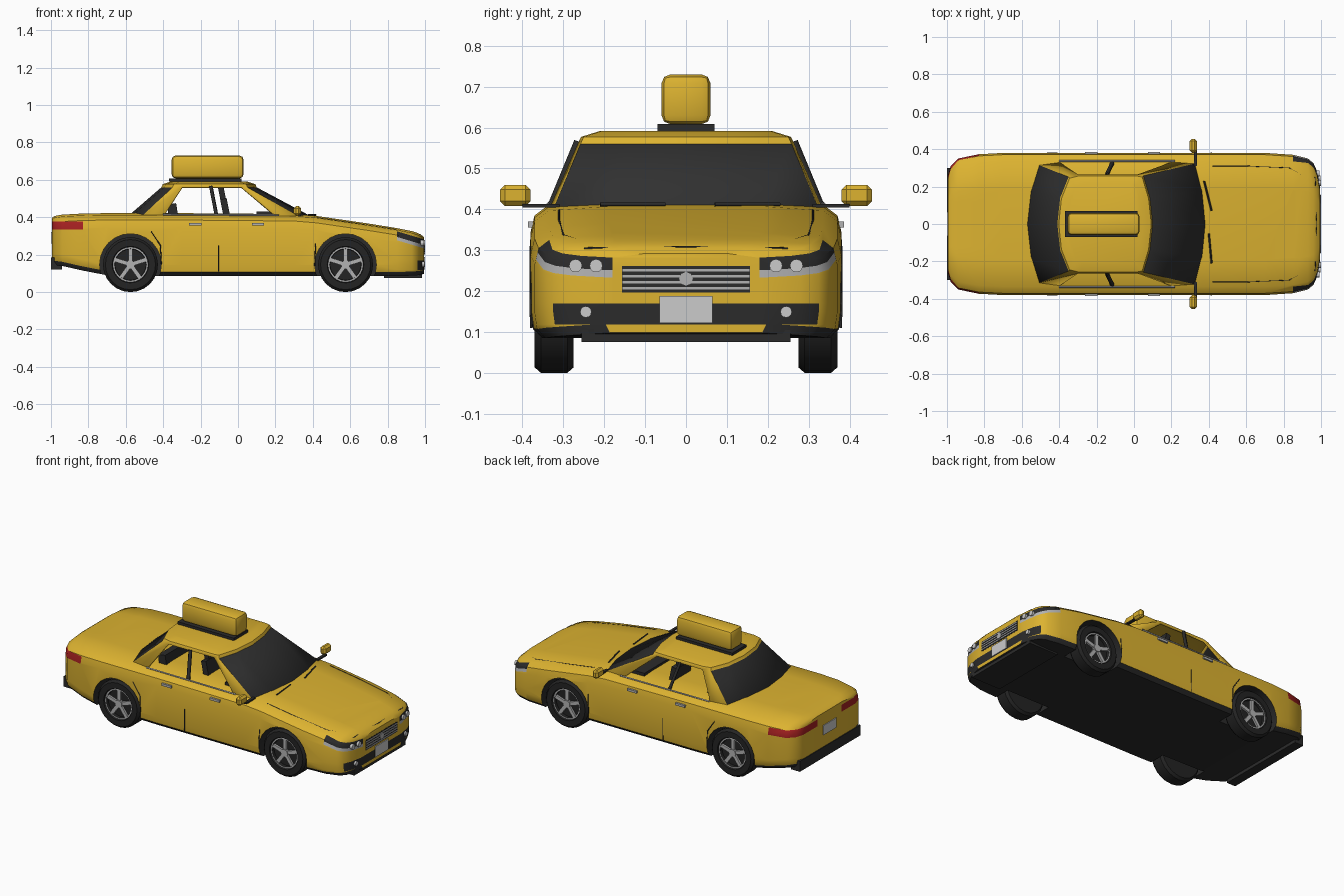
import bpy, bmesh, math
from mathutils import Vector, Matrix

if "Cube" in bpy.data.objects:
    bpy.data.objects.remove(bpy.data.objects["Cube"])


def material(name, r, g, b):
    m = bpy.data.materials.new(name)
    m.use_nodes = True
    m.diffuse_color = (r, g, b, 1)
    m.node_tree.nodes["Principled BSDF"].inputs["Base Color"].default_value = (r, g, b, 1)
    return m


YELLOW = material("yellow paint", .72, .45, .03)
BLACK = material("black trim", .024, .024, .024)
GLASS = material("dark glass", .03, .03, .03)
SILVER = material("silver", .45, .45, .45)
RED = material("red lamp", .38, .015, .015)
WHITE = material("plate white", .6, .6, .6)
RUBBER = material("rubber", .017, .017, .017)


def finish(name, bm, mats, smooth=None):
    bmesh.ops.recalc_face_normals(bm, faces=bm.faces)
    me = bpy.data.meshes.new(name)
    bm.to_mesh(me)
    bm.free()
    for m in mats:
        me.materials.append(m)
    ob = bpy.data.objects.new(name, me)
    bpy.context.collection.objects.link(ob)
    bpy.ops.object.select_all(action='DESELECT')
    ob.select_set(True)
    bpy.context.view_layer.objects.active = ob
    if smooth:
        bpy.ops.object.shade_smooth_by_angle(angle=math.radians(smooth))
    return ob


def box(name, lo, hi, mat, bevel=0, segments=1, tilt=0):
    lo, hi = Vector(lo), Vector(hi)
    bm = bmesh.new()
    bmesh.ops.create_cube(bm, size=1)
    bmesh.ops.scale(bm, verts=bm.verts, vec=hi - lo)
    if bevel:
        bmesh.ops.bevel(bm, geom=bm.edges[:], offset=bevel, segments=segments,
                        affect='EDGES', profile=.5)
    bmesh.ops.rotate(bm, verts=bm.verts, matrix=Matrix.Rotation(tilt, 3, 'Y'))
    bmesh.ops.translate(bm, verts=bm.verts, vec=(lo + hi) / 2)
    return finish(name, bm, [mat], 35 if bevel else None)


def disc(name, centre, radius, depth, mat, axis='X', sides=12):
    bm = bmesh.new()
    bmesh.ops.create_cone(bm, cap_ends=True, segments=sides, radius1=radius,
                          radius2=radius, depth=depth)
    turn = Matrix.Rotation(math.pi / 2, 3, 'Y' if axis == 'X' else 'X')
    bmesh.ops.rotate(bm, verts=bm.verts, matrix=turn)
    bmesh.ops.translate(bm, verts=bm.verts, vec=centre)
    return finish(name, bm, [mat])


def line(name, points, radius, mat):
    cu = bpy.data.curves.new(name, 'CURVE')
    cu.dimensions = '3D'
    cu.bevel_depth, cu.bevel_resolution = radius, 0
    sp = cu.splines.new('POLY')
    sp.points.add(len(points) - 1)
    for p, co in zip(sp.points, points):
        p.co = (*co, 1)
    cu.materials.append(mat)
    ob = bpy.data.objects.new(name, cu)
    bpy.context.collection.objects.link(ob)
    bpy.ops.object.select_all(action='DESELECT')
    ob.select_set(True)
    bpy.context.view_layer.objects.active = ob
    bpy.ops.object.convert(target='MESH')


# Body stations along the car: x, half width, underside height, deck height
STATIONS = [(-.995, .26, .15, .395), (-.98, .31, .145, .405), (-.94, .35, .14, .412),
            (-.83, .373, .115, .418), (-.7, .38, .09, .42), (-.3, .38, .085, .42),
            (.3, .38, .085, .415), (.42, .38, .085, .405), (.7, .38, .085, .364),
            (.85, .37, .085, .34), (.93, .35, .088, .324), (.96, .325, .09, .314),
            (.98, .28, .093, .304), (.995, .2, .098, .29)]


def deck(x):
    for a, b in zip(STATIONS, STATIONS[1:]):
        if x <= b[0]:
            return a[3] + (b[3] - a[3]) * (x - a[0]) / (b[0] - a[0])
    return STATIONS[-1][3]


bm = bmesh.new()
rings = []
for x, w, zb, zt in STATIONS:
    half = [(.93 * w, zb), (.985 * w, zb + .022), (w, zb + .06), (w, zt - .075),
            (.975 * w, zt - .035), (.88 * w, zt - .008), (.5 * w, zt + .002)]
    ring = half + [(-y, z) for y, z in reversed(half)]
    rings.append([bm.verts.new((x, y, z)) for y, z in ring])
n = len(rings[0])
for a, b in zip(rings, rings[1:]):
    for k in range(n):
        f = bm.faces.new((a[k], a[(k + 1) % n], b[(k + 1) % n], b[k]))
        f.material_index = 1 if k in (0, n - 2, n - 1) else 0
bm.faces.new(rings[0])
bm.faces.new(rings[-1])
BODY_MATS = [YELLOW, BLACK, SILVER, RED]
body = finish("body", bm, BODY_MATS)

# Wheel arches
for wx in (-.575, .575):
    for side in (-1, 1):
        cutter = disc("arch_cutter", (wx, side * .38, .147), .165, .26, YELLOW, 'Y', 24)
        cutter.data.materials.clear()
        for m in BODY_MATS:
            cutter.data.materials.append(m)
        for p in cutter.data.polygons:
            p.material_index = 1
        mod = body.modifiers.new("arch", 'BOOLEAN')
        mod.operation, mod.object, mod.solver = 'DIFFERENCE', cutter, 'EXACT'
        bpy.context.view_layer.objects.active = body
        bpy.ops.object.modifier_apply(modifier=mod.name)
        bpy.data.objects.remove(cutter)

# Lamp bands and bumper opening cut into the body skin
bm = bmesh.new()
bm.from_mesh(body.data)
SLOPE = .3


def cut(zone, co, no):
    faces = [f for f in bm.faces if zone(f.calc_center_median().x)]
    geom = {e for f in faces for e in (*f.verts, *f.edges, f)}
    bmesh.ops.bisect_plane(bm, geom=list(geom), plane_co=co, plane_no=no)


def nose(x): return x > .85
def tail(x): return x < -.83


for z in (.232, .25, .28):
    cut(nose, (1, 0, z), (SLOPE, 0, 1))
for z in (.118, .17):
    cut(nose, (1, 0, z), (0, 0, 1))
for z in (.335, .378):
    cut(tail, (0, 0, z), (0, 0, 1))
for side in (-1, 1):
    cut(nose, (0, side * .18, 0), (0, 1, 0))
    cut(tail, (0, side * .12, 0), (0, 1, 0))
for f in bm.faces:
    c = f.calc_center_median()
    if nose(c.x) and f.normal.z > -.5:
        level = c.z - SLOPE * (1 - c.x)
        if abs(c.y) > .18 and .232 < level < .28:
            f.material_index = 2 if level < .25 else 1
        elif c.x > .96 and .118 < c.z < .17:
            f.material_index = 1
    elif tail(c.x) and abs(c.y) > .12 and .335 < c.z < .378:
        f.material_index = 3
bm.to_mesh(body.data)
bm.free()
bpy.ops.object.select_all(action='DESELECT')
body.select_set(True)
bpy.context.view_layer.objects.active = body
bpy.ops.object.shade_smooth_by_angle(angle=math.radians(35))

# Cabin: windscreens, pillars and roof, with open side windows
base = [(.4, 0), (.385, .18), (.335, .325), (.21, .335), (-.405, .335),
        (-.52, .32), (-.575, .18), (-.595, 0)]
top = [(.1, 0), (.085, .14), (.05, .258), (.02, .265), (-.3, .265),
       (-.35, .252), (-.395, .14), (-.41, 0)]
bm = bmesh.new()


def cabin_ring(half, z, scale=1):
    full = half + [(x, -y) for x, y in half[-2:0:-1]]
    return [bm.verts.new((-.155 + (x + .155) * scale, y * scale, z)) for x, y in full]


levels = [cabin_ring(base, .4), cabin_ring(top, .56), cabin_ring(top, .577, .97),
          cabin_ring(top, .591, .8)]
n = len(levels[0])
for i, (a, b) in enumerate(zip(levels, levels[1:])):
    for k in range(n):
        if i == 0 and k in (3, n - 4):
            continue
        f = bm.faces.new((a[k], a[(k + 1) % n], b[(k + 1) % n], b[k]))
        f.material_index = 0 if i or k in (2, 4, n - 5, n - 3) else 1
bm.faces.new(levels[-1])
cabin = finish("cabin", bm, [YELLOW, GLASS], 35)
shell = cabin.modifiers.new("thickness", 'SOLIDIFY')
shell.thickness = .01

# Interior
box("dashboard", (.1, -.27, .4), (.2, .27, .432), BLACK)
box("rear_bench", (-.375, -.25, .4), (-.325, .25, .472), BLACK, tilt=-.15)
for side in (-1, 1):
    y = side * .15
    box("front_seat", (-.085, y - .08, .39), (-.05, y + .08, .5), BLACK, tilt=-.2)
    box("headrest", (-.1, y - .045, .49), (-.07, y + .045, .56), BLACK, tilt=-.2)

# Roof sign
box("sign_base", (-.37, -.07, .592), (.02, .07, .608), BLACK)
box("roof_sign", (-.355, -.06, .608), (.03, .06, .73), YELLOW, .022, 2)

# Parts on both flanks
for s in (-1, 1):
    box("mirror", (.298, min(s * .38, s * .455), .408), (.336, max(s * .38, s * .455), .46),
        YELLOW, .012)
    box("mirror_arm", (.32, min(s * .31, s * .4), .404), (.338, max(s * .31, s * .4), .413), BLACK)
    line("door_pillar", [(-.115, s * .328, .41), (-.145, s * .264, .565)], .011, BLACK)
    line("belt_trim", [(-.4, s * .336, .414), (.22, s * .336, .411)], .005, SILVER)
    line("door_seam", [(-.105, s * .379, .11), (-.105, s * .38, .25)], .003, BLACK)
    line("rear_door_seam", [(-.465, s * .379, .325), (-.415, s * .38, .25),
                            (-.41, s * .38, .15)], .003, BLACK)
    line("front_door_seam", [(.415, s * .38, .26), (.41, s * .38, .14)], .003, BLACK)
    for hx in (-.228, .107):
        box("door_handle", (hx - .033, s * .38 - .006, .356), (hx + .033, s * .38 + .006, .37), SILVER)
    hood = [(.42, .31), (.6, .31), (.83, .3), (.92, .25)]
    line("hood_seam", [(x, s * y, deck(x) - .007) for x, y in hood], .003, BLACK)
    for y, x in ((.22, .991), (.27, .982)):
        disc("headlamp", (x, s * y, .262), .016, .018, WHITE)
    disc("fog_lamp", (.987, s * .245, .149), .014, .02, WHITE)
line("hood_front_seam", [(.968, -.25, deck(.968) - .006), (.976, 0, deck(.976) + .001),
                         (.968, .25, deck(.968) - .006)], .003, BLACK)
for y in (.23, -.05):
    line("wiper", [(.375 if y > 0 else .4, y, .412), (.415, y - .16, .412)], .005, BLACK)

# Nose and tail details
box("grille", (.97, -.165, .19), (.993, .165, .268), SILVER, .01)
box("grille_mesh", (.98, -.157, .197), (.996, .157, .261), BLACK)
for i in range(4):
    z = .207 + i * .0147
    box("grille_bar", (.985, -.155, z - .003), (.999, .155, z + .003), SILVER)
disc("grille_stud", (.99, 0, .23), .018, .02, SILVER, sides=8)
box("front_plate", (.98, -.065, .122), (1, .065, .188), WHITE)
box("chin", (.78, -.255, .075), (.985, .255, .105), BLACK)
box("tail_bumper", (-1, -.3, .12), (-.94, .3, .185), BLACK)
box("tail_plate", (-1, -.065, .26), (-.99, .065, .32), WHITE)

# Wheels: turned tyre, rim ring, five spokes and hub
PROFILE = [(.1, .275), (.134, .275), (.147, .29), (.147, .355), (.134, .37), (.098, .37),
           (.094, .362), (.085, .362), (.083, .345), (0, .345)]
for wx in (-.575, .575):
    for s in (-1, 1):
        bm = bmesh.new()
        sides = 24
        hoops = [[bm.verts.new((wx + r * math.sin(t), s * y, .147 + r * math.cos(t)))
                  for t in (2 * math.pi * i / sides for i in range(sides))] for r, y in PROFILE]
        for j, (a, b) in enumerate(zip(hoops, hoops[1:])):
            for k in range(sides):
                f = bm.faces.new((a[k], a[(k + 1) % sides], b[(k + 1) % sides], b[k]))
                f.material_index = 1 if j == 6 else 0
        bm.faces.new(hoops[0])
        bmesh.ops.remove_doubles(bm, verts=bm.verts, dist=.0001)
        finish("tyre", bm, [RUBBER, SILVER], 30)
        for i in range(5):
            t = 2 * math.pi * i / 5
            spoke = box("spoke", (-.011, -.006, .01), (.011, .006, .09), SILVER)
            spoke.matrix_world = Matrix.Translation((wx, s * .354, .147)) @ Matrix.Rotation(t, 4, 'Y')
        disc("hub", (wx, s * .355, .147), .024, .02, SILVER, 'Y')
